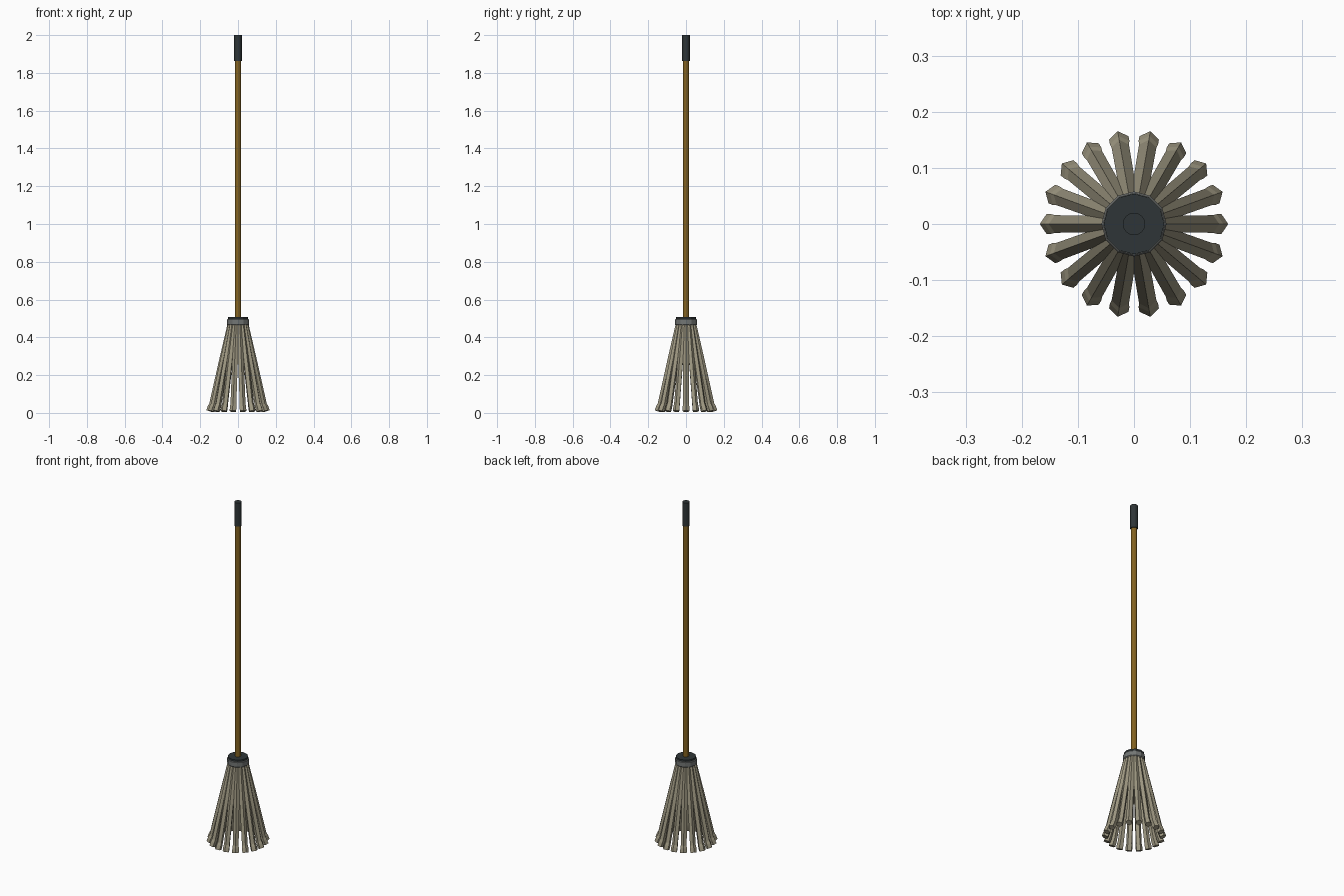
import bpy, bmesh, math
from mathutils import Vector

if "Cube" in bpy.data.objects:
    bpy.data.objects.remove(bpy.data.objects["Cube"])


def material(name, rgb):
    m = bpy.data.materials.new(name)
    m.diffuse_color = (*rgb, 1)
    m.use_nodes = True
    m.node_tree.nodes["Principled BSDF"].inputs["Base Color"].default_value = m.diffuse_color
    return m


WOOD = material("brown wood", (0.23, 0.125, 0.015))
DARK = material("dark slate", (0.028, 0.036, 0.038))
BAND = material("grey band", (0.17, 0.18, 0.175))
YARN = material("beige yarn", (0.34, 0.31, 0.22))


def finish(bm, name, mat, smooth=False):
    bmesh.ops.recalc_face_normals(bm, faces=bm.faces)
    me = bpy.data.meshes.new(name)
    bm.to_mesh(me)
    bm.free()
    me.materials.append(mat)
    ob = bpy.data.objects.new(name, me)
    bpy.context.collection.objects.link(ob)
    if smooth:
        bpy.context.view_layer.objects.active = ob
        ob.select_set(True)
        bpy.ops.object.shade_smooth_by_angle(angle=math.radians(40))
        ob.select_set(False)
    return ob


def skin(bm, rings):
    """Bridge successive point rings and cap both ends."""
    vs = [[bm.verts.new(p) for p in r] for r in rings]
    n = len(vs[0])
    for a, b in zip(vs, vs[1:]):
        for i in range(n):
            j = (i + 1) % n
            bm.faces.new((a[i], a[j], b[j], b[i]))
    bm.faces.new(vs[0][::-1])
    bm.faces.new(vs[-1])


def turned(name, profile, sides, mat, smooth=False):
    """Solid of revolution from (radius, height) pairs."""
    bm = bmesh.new()
    skin(bm, [[(r * math.cos(2 * math.pi * i / sides), r * math.sin(2 * math.pi * i / sides), z)
               for i in range(sides)] for r, z in profile])
    return finish(bm, name, mat, smooth)


# Pole and grip
turned("handle", [(0.0155, 0.48), (0.0155, 1.88)], 12, WOOD)
turned("grip", [(0.02, 1.862), (0.02, 2.0)], 16, DARK)

# Collar holding the strands
turned("collar_cap", [(0.054, 0.468), (0.054, 0.508)], 12, DARK)
turned("collar_band", [(0.055, 0.464), (0.058, 0.468), (0.058, 0.494), (0.055, 0.498)], 12, BAND)

# Eighteen five-sided strands, flaring at the tips: (distance out, height, thickness)
PATH = [(0.038, 0.48, 0.015), (0.086, 0.27, 0.016), (0.136, 0.046, 0.0165),
        (0.142, 0.032, 0.0185), (0.1505, 0.0085, 0.0185)]
COUNT, SIDES = 18, 5
bm = bmesh.new()
for k in range(COUNT):
    ang = 2 * math.pi * k / COUNT
    out = Vector((math.cos(ang), math.sin(ang), 0))
    side = Vector((-math.sin(ang), math.cos(ang), 0))
    up = Vector((0, 0, 1))
    rings = []
    for i, (d, z, r) in enumerate(PATH):
        p, q = PATH[max(i - 1, 0)], PATH[min(i + 1, len(PATH) - 1)]
        t = (out * (q[0] - p[0]) + up * (q[1] - p[1])).normalized()
        u = side.cross(t).normalized()
        if u.dot(out) < 0:
            u = -u
        rings.append([out * d + up * z
                      + u * r * math.cos(2 * math.pi * s / SIDES)
                      + side * r * math.sin(2 * math.pi * s / SIDES) for s in range(SIDES)])
    skin(bm, rings)
finish(bm, "mop_strands", YARN)
